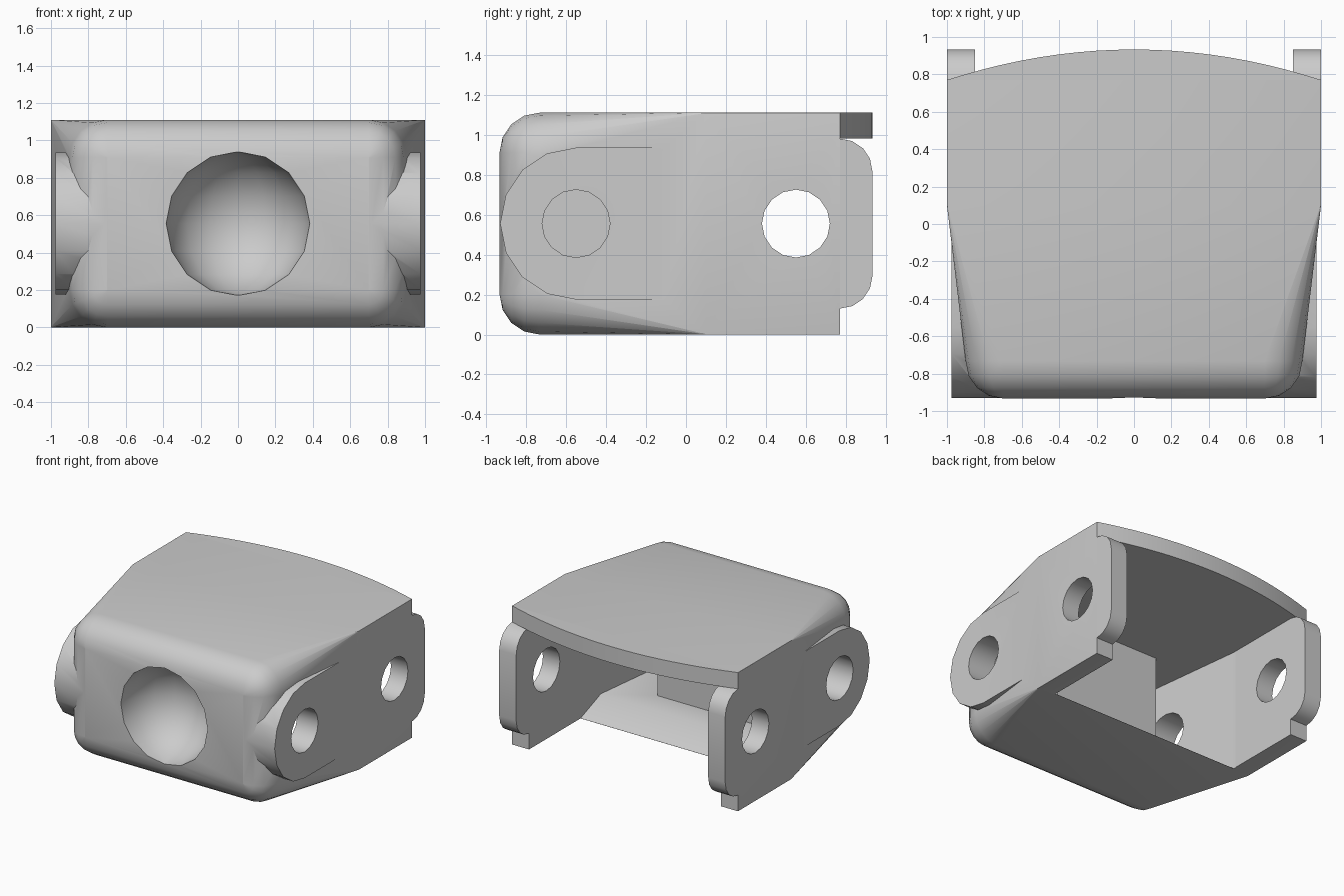
import bpy, bmesh, math

if "Cube" in bpy.data.objects:
    bpy.data.objects.remove(bpy.data.objects["Cube"], do_unlink=True)

H, MID = 1.11, 0.555          # full height and mid height
FRONT, BACK = -0.933, 0.77    # front wall and back end of the shell
REAR, ROOF = 0.933, 0.98      # rearmost point, underside of the roof
R = 0.2                       # front rounding
PIN_Y, BOSS_R, HOLE_R = 0.55, 0.38, 0.17

grey = bpy.data.materials.new("light_grey")
grey.use_nodes = True
grey.diffuse_color = (0.6, 0.6, 0.6, 1)
grey.node_tree.nodes["Principled BSDF"].inputs["Base Color"].default_value = (0.6, 0.6, 0.6, 1)


def loft(name, rings):
    """Solid through closed rings with equal point counts."""
    bm = bmesh.new()
    rows = [[bm.verts.new(p) for p in ring] for ring in rings]
    n = len(rows[0])
    for a, b in zip(rows, rows[1:]):
        for i in range(n):
            j = (i + 1) % n
            bm.faces.new((a[i], a[j], b[j], b[i]))
    bm.faces.new(rows[0])
    bm.faces.new(rows[-1][::-1])
    bmesh.ops.remove_doubles(bm, verts=bm.verts, dist=0.0005)
    bmesh.ops.recalc_face_normals(bm, faces=bm.faces)
    mesh = bpy.data.meshes.new(name)
    bm.to_mesh(mesh)
    bm.free()
    mesh.materials.append(grey)
    obj = bpy.data.objects.new(name, mesh)
    bpy.context.collection.objects.link(obj)
    return obj


def slab_x(name, profile, x0, x1):
    return loft(name, [[(x, y, z) for y, z in profile] for x in (x0, x1)])


def box(name, x0, x1, y0, y1, z0, z1):
    return slab_x(name, [(y0, z0), (y1, z0), (y1, z1), (y0, z1)], x0, x1)


def arc(cy, cz, r, start, end, steps):
    angles = [math.radians(start + (end - start) * i / steps) for i in range(steps + 1)]
    return [(cy + r * math.cos(a), cz + r * math.sin(a)) for a in angles]


def combine(target, other, operation):
    mod = target.modifiers.new("cut", 'BOOLEAN')
    mod.operation, mod.solver, mod.object = operation, 'EXACT', other
    bpy.context.view_layer.objects.active = target
    bpy.ops.object.modifier_apply(modifier=mod.name)
    bpy.data.objects.remove(other, do_unlink=True)


def section(y, half_w, half_h, r):
    """Rounded rectangle across the shell."""
    ring = []
    for sx, sz, start in ((1, 1, 0), (-1, 1, 90), (-1, -1, 180), (1, -1, 270)):
        pts = arc(sx * (half_w - r), MID + sz * (half_h - r), r, start, start + 90, 4)
        ring += [(x, y, z) for x, z in pts]
    return ring


# Shell: straight at the back, tapering and rounding toward the front
rings = [section(BACK, 1, MID, 0.002), section(0.1, 1, MID, 0.002)]
for i in range(5):
    a = math.radians(22.5 * i)
    inset = R * (1 - math.cos(a))
    rings.append(section(FRONT + R - R * math.sin(a), 0.9 - inset, MID - inset,
                         max(R - inset, 0.002)))
shell = loft("shell", rings)

# Flat round-ended bosses on the tapered sides
boss = [(0.0, MID - BOSS_R)] + arc(-PIN_Y, MID, BOSS_R, 270, 90, 8) + [(0.0, MID + BOSS_R)]
for s in (1, -1):
    combine(shell, slab_x("boss", boss, s * 0.68, s * 0.975), 'UNION')

# Inner space: open back, tapered front with a sloped floor edge
combine(shell, box("back_space", -0.85, 0.85, 0.12, 1.2, -0.2, ROOF), 'DIFFERENCE')
floor = [(0.14, ROOF), (-0.78, ROOF), (-0.78, 0.12), (-0.1, 0.12), (0.14, -0.01)]
width = lambda y: 0.85 - 0.12 * (0.12 - y)
combine(shell, loft("front_space", [[(s * width(y), y, z) for y, z in floor] for s in (1, -1)]),
        'DIFFERENCE')

# Block behind the front socket
combine(shell, box("socket_block", -0.47, 0.47, -0.85, -0.31, 0.05, 1.05), 'UNION')

# Round socket in the front
bpy.ops.mesh.primitive_uv_sphere_add(segments=16, ring_count=8, radius=0.385,
                                     location=(0, FRONT - 0.005, MID))
socket = bpy.context.object
socket.data.materials.append(grey)
combine(shell, socket, 'DIFFERENCE')

# Pin holes through both side walls
for s in (1, -1):
    for y in (-PIN_Y, PIN_Y):
        hole = arc(y, MID, HOLE_R, 0, 337.5, 15)
        combine(shell, slab_x("hole", hole, s * 0.6, s * 1.1), 'DIFFERENCE')

# Rounded ears behind the side walls
r = REAR - BACK
ear = arc(BACK, 0.13 + r, r, -90, 0, 4) + arc(BACK, ROOF - r, r, 0, 90, 4)
parts = [shell]
for side, s in (("left", 1), ("right", -1)):
    parts.append(slab_x(side + "_ear", ear, s * 0.85, s))

# Curved lip at the back of the roof
xs = [1 - i / 10 for i in range(21)]
lip = [(x, BACK + r * (1 - x * x)) for x in xs]
parts.append(loft("roof_lip", [[(x, y, z) for x, y in lip] for z in (ROOF, H)]))

bpy.ops.object.select_all(action='DESELECT')
for p in parts:
    p.select_set(True)
bpy.context.view_layer.objects.active = shell
bpy.ops.object.shade_smooth_by_angle(angle=math.radians(35))
